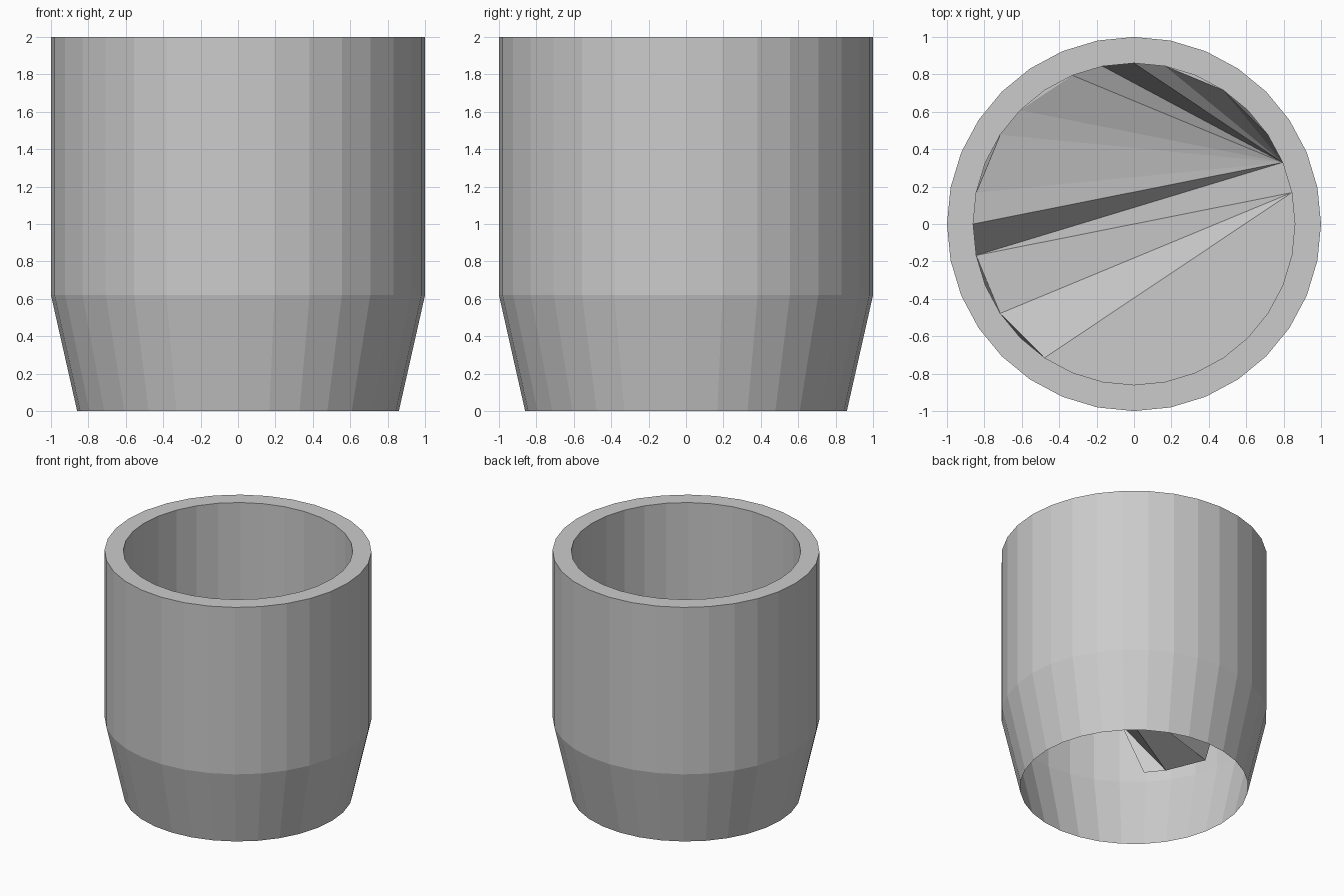
import bpy, bmesh, math

if "Cube" in bpy.data.objects:
    bpy.data.objects.remove(bpy.data.objects["Cube"])

SIDES = 32


def ring(bm, radius, heights):
    return [bm.verts.new((radius * math.cos(2 * math.pi * i / SIDES),
                          radius * math.sin(2 * math.pi * i / SIDES), z))
            for i, z in enumerate(heights)]


def bridge(bm, a, b):
    for i in range(SIDES):
        j = (i + 1) % SIDES
        bm.faces.new((a[i], a[j], b[j], b[i]))


def add_object(name, bm):
    mesh = bpy.data.meshes.new(name)
    bm.to_mesh(mesh)
    bm.free()
    obj = bpy.data.objects.new(name, mesh)
    bpy.context.collection.objects.link(obj)
    return obj


# Heights of the jagged inner floor edge: mostly high, with low points
low_points = {2, 4, 9, 14, 17, 19, 20}
floor_heights = [0.62 if i in low_points else 1.03 for i in range(SIDES)]

# Cup wall: open tapered foot, straight side, flat rim, inner wall
bm = bmesh.new()
rings = [ring(bm, r, [z] * SIDES)
         for r, z in ((0.86, 0), (1, 0.62), (1, 2), (0.86, 2))]
rings.append(ring(bm, 0.86, floor_heights))
for a, b in zip(rings, rings[1:]):
    bridge(bm, a, b)
add_object("cup_wall", bm)

# Faceted uneven floor across the inner wall
bm = bmesh.new()
floor = bm.faces.new(ring(bm, 0.86, floor_heights))
bmesh.ops.triangulate(bm, faces=[floor])
add_object("cup_floor", bm)
